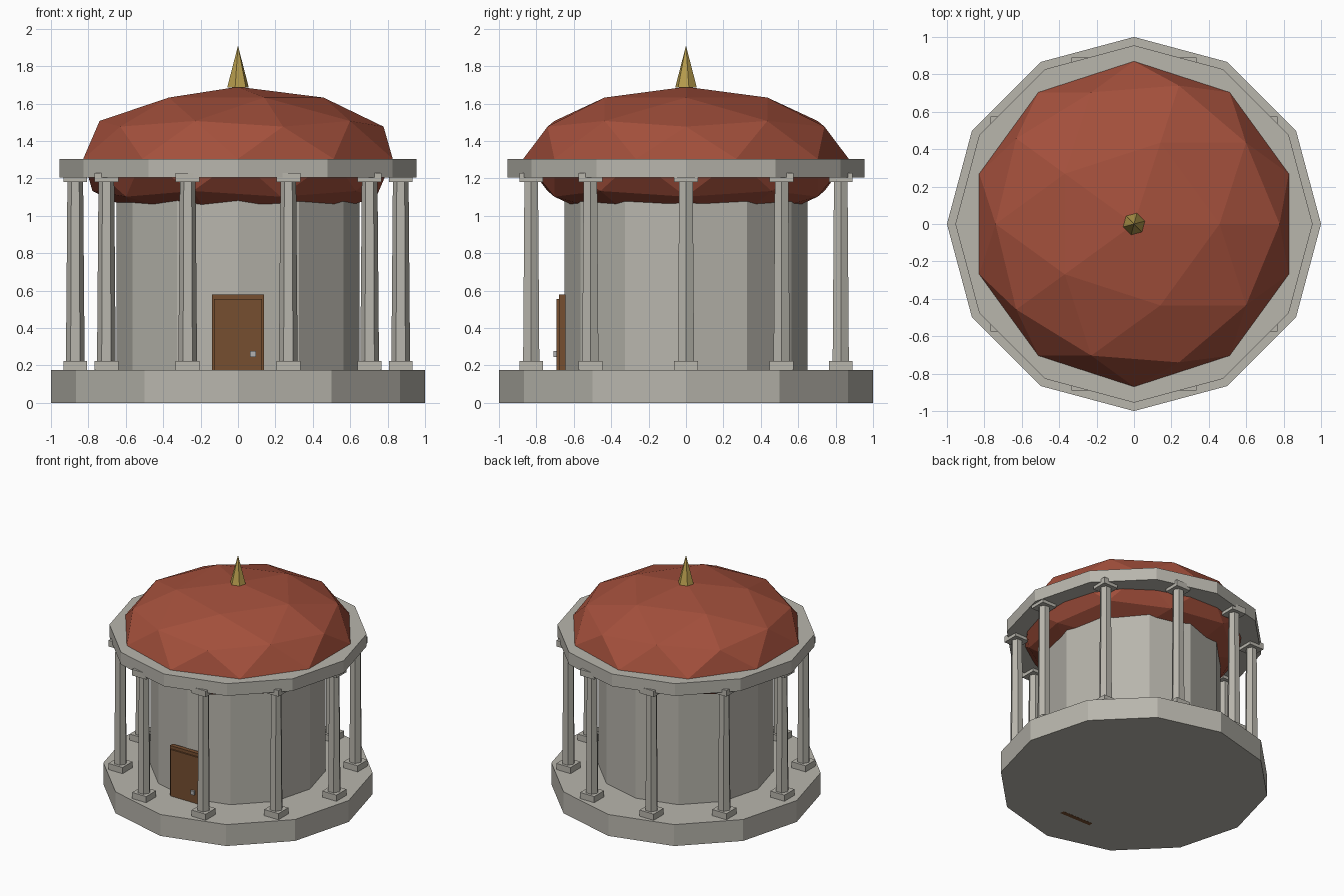
import bpy
from math import cos, sin, radians

cube = bpy.data.objects.get("Cube")
if cube:
    bpy.data.objects.remove(cube, do_unlink=True)


def material(name, rgb):
    mat = bpy.data.materials.new(name)
    mat.use_nodes = True
    mat.diffuse_color = (*rgb, 1)
    mat.node_tree.nodes["Principled BSDF"].inputs["Base Color"].default_value = (*rgb, 1)
    return mat


stone = material("pale stone", (0.48, 0.465, 0.415))
red = material("red roof", (0.37, 0.08, 0.045))
gold = material("gold", (0.48, 0.34, 0.075))
wood = material("brown wood", (0.18, 0.077, 0.03))
metal = material("grey metal", (0.45, 0.45, 0.45))


def finish(name, mat):
    obj = bpy.context.object
    obj.name = name
    obj.data.materials.append(mat)
    return obj


def prism(name, mat, sides, r_low, r_high, z_low, z_high, x=0, y=0, turn=0):
    bpy.ops.mesh.primitive_cone_add(
        vertices=sides, radius1=r_low, radius2=r_high, depth=z_high - z_low,
        location=(x, y, (z_low + z_high) / 2), rotation=(0, 0, radians(turn)))
    return finish(name, mat)


def box(name, mat, low, high):
    centre = [(a + b) / 2 for a, b in zip(low, high)]
    bpy.ops.mesh.primitive_cube_add(size=1, location=centre)
    obj = finish(name, mat)
    obj.scale = [b - a for a, b in zip(low, high)]
    return obj


# Round platform, inner wall and cornice
FLOOR = 0.175
prism("platform", stone, 12, 1, 1, 0, FLOOR)
prism("wall", stone, 12, 0.65, 0.65, FLOOR - 0.02, 1.2)
prism("cornice", stone, 12, 0.955, 0.955, 1.205, 1.305)

# Faceted dome and spire
bpy.ops.mesh.primitive_ico_sphere_add(subdivisions=2, radius=1, location=(0, 0, 1.305))
dome = finish("dome", red)
dome.scale = (0.87, 0.87, 0.385)
prism("spire", gold, 6, 0.06, 0, 1.685, 1.91, turn=-15)

# Ring of tapered columns with square plinths and capitals
HALF = 0.064
for i in range(10):
    a = radians(36 * i)
    x, y = 0.87 * cos(a), 0.87 * sin(a)
    box("column_plinth", stone, (x - HALF, y - HALF, FLOOR), (x + HALF, y + HALF, 0.225))
    prism("column_shaft", stone, 6, 0.05, 0.042, 0.22, 1.185, x, y, turn=30)
    box("column_capital", stone, (x - HALF, y - HALF, 1.18), (x + HALF, y + HALF, 1.23))

# Door with frame, panel and handle
box("door_frame", wood, (-0.139, -0.68, -0.001), (0.139, -0.645, 0.58))
box("door_panel", wood, (-0.127, -0.692, FLOOR), (0.127, -0.675, 0.555))
box("door_handle", metal, (0.065, -0.708, 0.245), (0.097, -0.69, 0.277))
